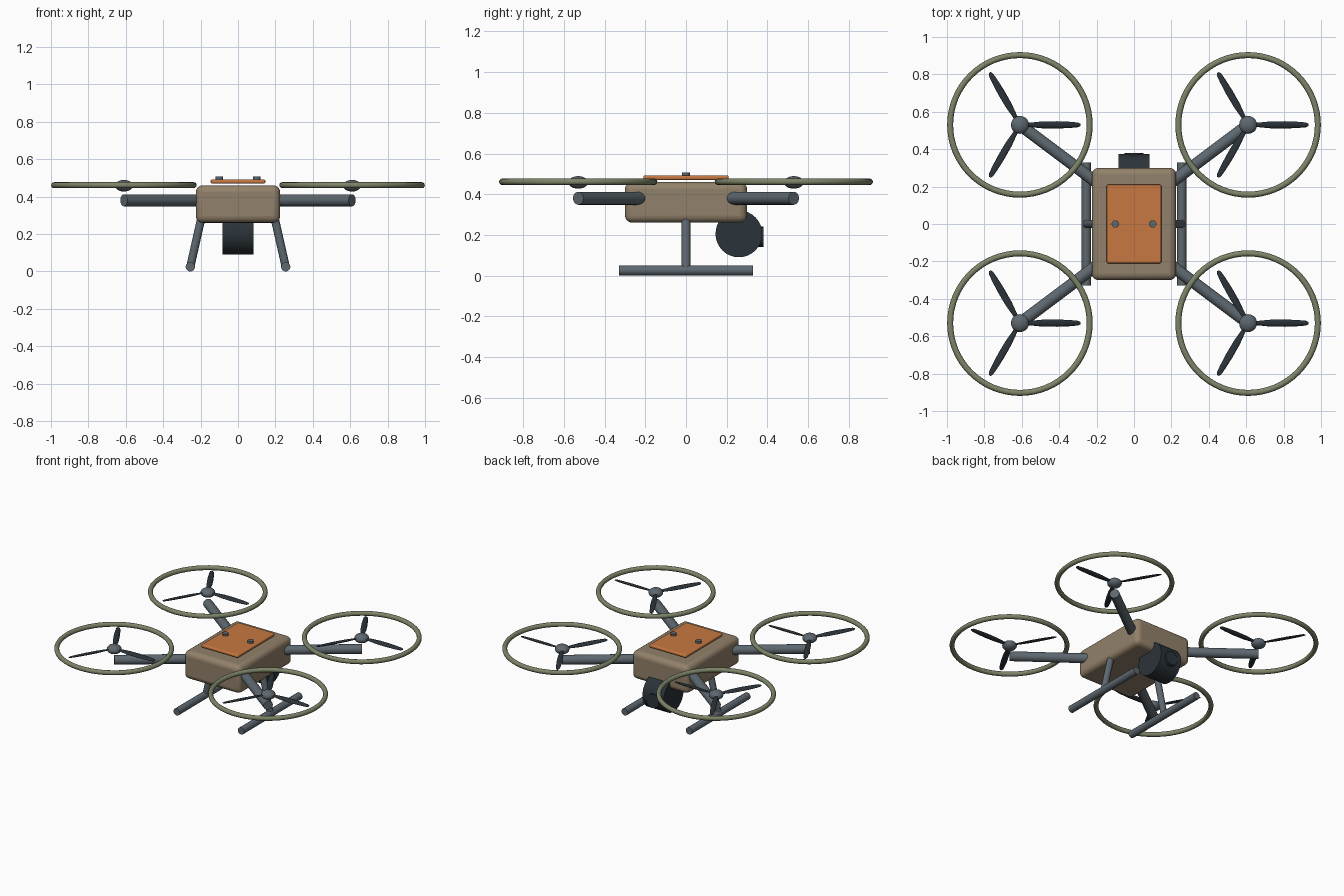
import bpy, bmesh, math
from mathutils import Vector, Matrix

cube = bpy.data.objects.get("Cube")
if cube:
    bpy.data.objects.remove(cube, do_unlink=True)


def material(name, rgb):
    m = bpy.data.materials.new(name)
    m.use_nodes = True
    m.diffuse_color = (*rgb, 1)
    bsdf = next(n for n in m.node_tree.nodes if n.type == 'BSDF_PRINCIPLED')
    bsdf.inputs["Base Color"].default_value = (*rgb, 1)
    return m


TAN = material("tan_shell", (0.29, 0.22, 0.145))
ORANGE = material("orange_panel", (0.58, 0.19, 0.052))
GREEN = material("olive_guard", (0.205, 0.235, 0.14))
GREY = material("slate_metal", (0.11, 0.138, 0.158))
DARK = material("dark_plastic", (0.024, 0.033, 0.041))


def finish(obj, name, mat, smooth=True):
    obj.name = obj.data.name = name
    obj.data.materials.append(mat)
    if smooth:
        bpy.ops.object.select_all(action='DESELECT')
        obj.select_set(True)
        bpy.context.view_layer.objects.active = obj
        bpy.ops.object.shade_smooth_by_angle(angle=math.radians(35))
    return obj


def box(name, size, centre, mat, bevel):
    bpy.ops.mesh.primitive_cube_add(size=1, location=centre)
    o = bpy.context.object
    o.data.transform(Matrix.Diagonal((*size, 1)))
    b = o.modifiers.new("soft_edges", 'BEVEL')
    b.width, b.segments = bevel, 4
    return finish(o, name, mat)


def rod(name, a, b, radius, mat, sides=24):
    a, b = Vector(a), Vector(b)
    bpy.ops.mesh.primitive_cylinder_add(vertices=sides, radius=radius, depth=(b - a).length,
                                        location=(a + b) / 2)
    o = bpy.context.object
    o.rotation_euler = (b - a).to_track_quat('Z', 'Y').to_euler()
    return finish(o, name, mat)


# Rounded blade lofted from (radius, half width) stations, pitched about its length
STATIONS = [(0.02, 0.010), (0.06, 0.013), (0.12, 0.019), (0.20, 0.020),
            (0.27, 0.017), (0.31, 0.013), (0.323, 0.006)]


def propeller(name, centre):
    bm = bmesh.new()
    sides = 10
    for k in range(3):
        turn = Matrix.Rotation(k * math.tau / 3, 4, 'Z') @ Matrix.Rotation(math.radians(14), 4, 'X')
        rings = []
        for x, w in STATIONS:
            ring = []
            for i in range(sides):
                t = i * math.tau / sides
                p = Vector((x, w * math.cos(t), 0.4 * w * math.sin(t)))
                ring.append(bm.verts.new(turn @ p))
            rings.append(ring)
        for r, s in zip(rings, rings[1:]):
            for i in range(sides):
                j = (i + 1) % sides
                bm.faces.new((r[i], r[j], s[j], s[i]))
        bm.faces.new(rings[0])
        bm.faces.new(rings[-1])
    bmesh.ops.recalc_face_normals(bm, faces=bm.faces)
    me = bpy.data.meshes.new(name)
    bm.to_mesh(me)
    bm.free()
    o = bpy.data.objects.new(name, me)
    o.location = centre
    bpy.context.collection.objects.link(o)
    return finish(o, name, DARK)


# Body, top hatch and its bolts
box("body", (0.45, 0.60, 0.20), (0, 0, 0.36), TAN, 0.035)
box("top_hatch", (0.292, 0.42, 0.022), (0, 0, 0.481), ORANGE, 0.008)
for side, sx in (("left", 1), ("right", -1)):
    rod(f"hatch_bolt_{side}", (sx * 0.1, 0, 0.475), (sx * 0.1, 0, 0.507), 0.02, GREY, 16)

# Arms with rotor hubs, propellers and ring guards
for side, sx in (("left", 1), ("right", -1)):
    for end, sy in (("front", -1), ("back", 1)):
        tag = f"{end}_{side}"
        cx, cy = sx * 0.61, sy * 0.53
        rod(f"arm_{tag}", (sx * 0.17, sy * 0.20, 0.38), (cx, cy, 0.38), 0.032, GREY)
        bpy.ops.mesh.primitive_uv_sphere_add(segments=20, ring_count=12, radius=1,
                                             location=(cx, cy, 0.458))
        hub = bpy.context.object
        hub.data.transform(Matrix.Diagonal((0.048, 0.048, 0.031, 1)))
        finish(hub, f"rotor_hub_{tag}", GREY)
        propeller(f"propeller_{tag}", (cx, cy, 0.461))
        bpy.ops.mesh.primitive_torus_add(major_radius=0.373, minor_radius=0.016, major_segments=64,
                                         minor_segments=12, location=(cx, cy, 0.461))
        finish(bpy.context.object, f"ring_guard_{tag}", GREEN)

# Landing gear
for side, sx in (("left", 1), ("right", -1)):
    rod(f"landing_leg_{side}", (sx * 0.195, 0, 0.29), (sx * 0.255, 0, 0.025), 0.022, GREY)
    rod(f"landing_skid_{side}", (sx * 0.255, -0.33, 0.025), (sx * 0.255, 0.33, 0.025), 0.025, GREY)

# Camera drum and lens under the rear of the body
rod("camera_drum", (-0.083, 0.26, 0.205), (0.083, 0.26, 0.205), 0.115, DARK, 32)
rod("camera_lens", (0, 0.28, 0.19), (0, 0.38, 0.19), 0.05, DARK, 24)
